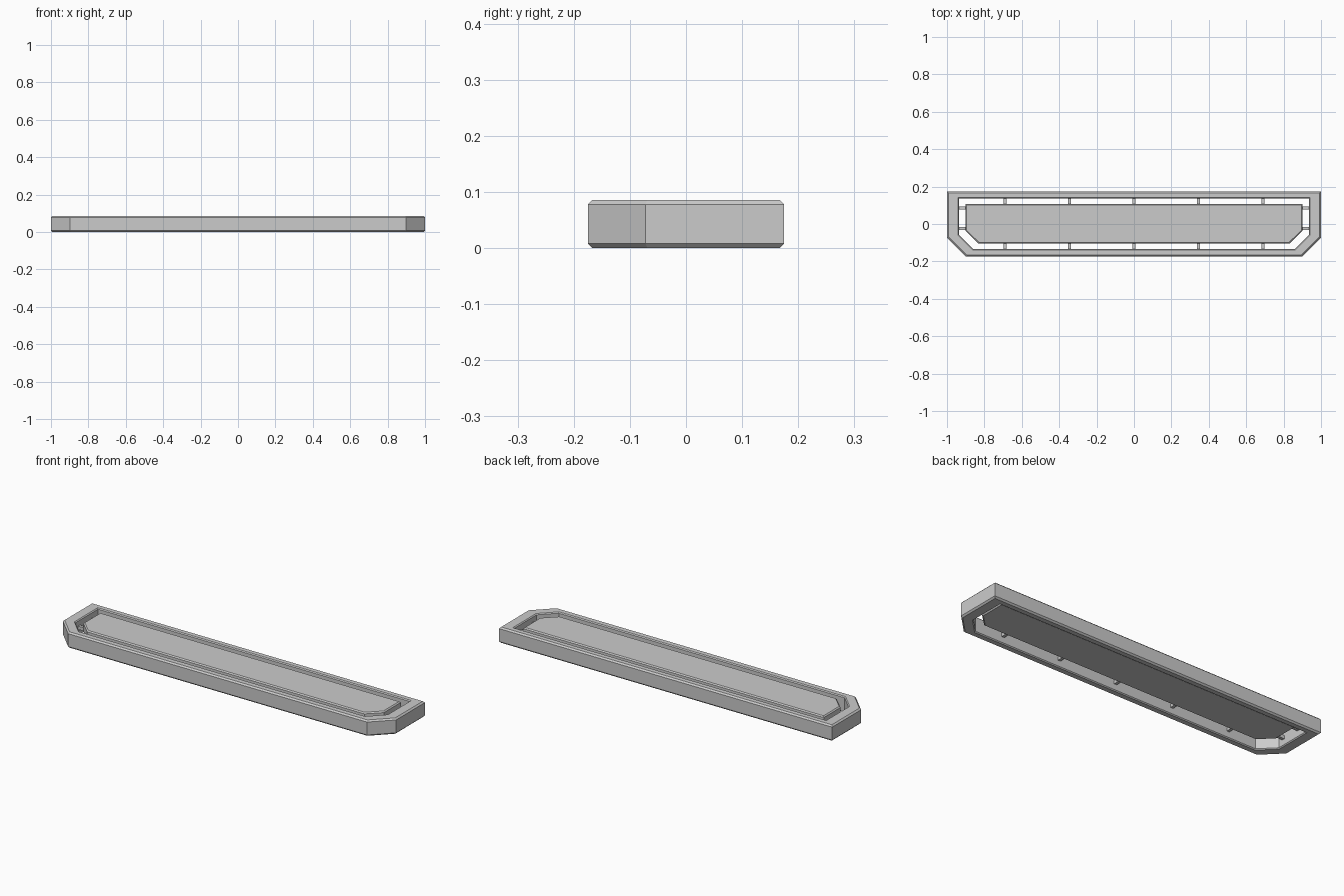
import bpy, bmesh

if "Cube" in bpy.data.objects:
    bpy.data.objects.remove(bpy.data.objects["Cube"])


def outline(x, y_back, y_front, x_cut, y_cut):
    """Rectangle with its two front corners cut off, counter-clockwise."""
    return [(x, y_back), (-x, y_back), (-x, y_cut), (-x_cut, y_front),
            (x_cut, y_front), (x, y_cut)]


def loft(name, rings, closed=False):
    """Skin a stack of (outline, z) rings; cap the ends or join last to first."""
    bm = bmesh.new()
    loops = [[bm.verts.new((x, y, z)) for x, y in pts] for pts, z in rings]
    pairs = list(zip(loops, loops[1:]))
    if closed:
        pairs.append((loops[-1], loops[0]))
    else:
        bm.faces.new(loops[0])
        bm.faces.new(loops[-1])
    for a, b in pairs:
        for i in range(len(a)):
            j = (i + 1) % len(a)
            bm.faces.new((a[i], a[j], b[j], b[i]))
    bmesh.ops.recalc_face_normals(bm, faces=bm.faces)
    mesh = bpy.data.meshes.new(name)
    bm.to_mesh(mesh)
    bm.free()
    obj = bpy.data.objects.new(name, mesh)
    bpy.context.collection.objects.link(obj)
    return obj


def peg(name, x0, x1, y0, y1, z0=0.036, z1=0.054):
    box = [(x0, y0), (x1, y0), (x1, y1), (x0, y1)]
    return loft(name, [(box, z0), (box, z1)])


TOP, B = 0.086, 0.008

# Outer frame: bevelled outside and inside edges around an open centre
outer = outline(1.0, 0.175, -0.175, 0.897, -0.072)
outer_in = outline(1.0 - B, 0.175 - B, -0.175 + B, 0.894, -0.069)
hole = outline(0.936, 0.137, -0.135, 0.858, -0.057)
hole_wide = outline(0.941, 0.142, -0.140, 0.860, -0.059)
loft("outer_frame", [(outer_in, 0), (outer, B), (outer, TOP - B), (outer_in, TOP),
                     (hole_wide, TOP), (hole, TOP - 0.005),
                     (hole, 0.005), (hole_wide, 0)], closed=True)

# Inner panel: floating slab with small bevels
panel = outline(0.902, 0.107, -0.104, 0.832, -0.036)
panel_in = outline(0.896, 0.101, -0.098, 0.829, -0.033)
loft("inner_panel", [(panel_in, 0.030), (panel, 0.036),
                     (panel, TOP - 0.008), (panel_in, TOP - 0.002)])

# Pegs joining panel and frame
R = 0.008
for i in range(-2, 3):
    x = i * 0.345
    peg("back_peg", x - R, x + R, 0.10, 0.145)
    peg("front_peg", x - R, x + R, -0.145, -0.10)
for y in (0.085, -0.025):
    peg("right_peg", 0.89, 0.945, y - R, y + R)
    peg("left_peg", -0.945, -0.89, y - R, y + R)
